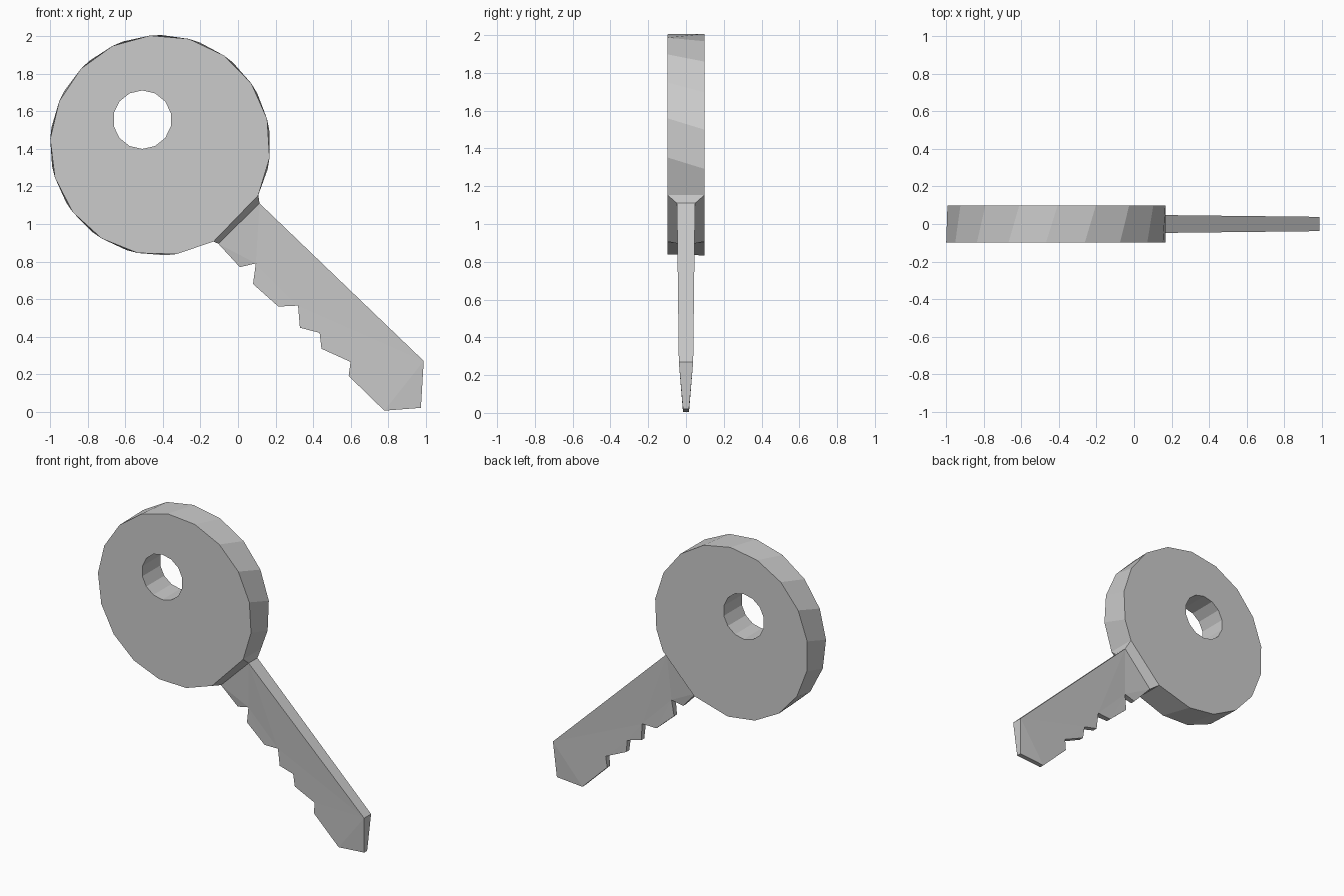
import bpy, bmesh, math
from mathutils import Vector

if "Cube" in bpy.data.objects:
    bpy.data.objects.remove(bpy.data.objects["Cube"])

metal = bpy.data.materials.new("grey_metal")
metal.diffuse_color = (0.6, 0.6, 0.6, 1)
metal.use_nodes = True
metal.node_tree.nodes["Principled BSDF"].inputs["Base Color"].default_value = metal.diffuse_color


def finish(name, bm):
    bmesh.ops.recalc_face_normals(bm, faces=bm.faces)
    mesh = bpy.data.meshes.new(name)
    bm.to_mesh(mesh)
    bm.free()
    mesh.materials.append(metal)
    obj = bpy.data.objects.new(name, mesh)
    bpy.context.collection.objects.link(obj)
    return obj


def ring(bm, pts):
    """Closed loop of verts and edges through 3D points."""
    vs = [bm.verts.new(p) for p in pts]
    es = [bm.edges.new((vs[i - 1], vs[i])) for i in range(len(vs))]
    return vs, es


def bridge(bm, a, b):
    for i in range(len(a)):
        bm.faces.new((a[i - 1], a[i], b[i], b[i - 1]))


def polar(cx, cz, r, deg, y):
    a = math.radians(deg)
    return (cx + r * math.cos(a), y, cz + r * math.sin(a))


# Head: faceted disc with a slight twist, a flat side for the neck and a hole
CX, CZ, R, T, N = -0.415, 1.42, 0.587, 0.098, 16
bm = bmesh.new()
sides = []
for y, twist in ((-T, 0), (T, -6)):
    outer = []
    for k in range(N + 1):
        t = twist if 0 < k < N else 0
        outer.append(polar(CX, CZ, R, -27 + 326 * k / N + t, y))
    hole = [polar(-0.51, 1.556, 0.156, 360 * k / 14 + 90, y) for k in range(14)]
    ov, oe = ring(bm, outer)
    hv, he = ring(bm, hole)
    bmesh.ops.triangle_fill(bm, edges=oe + he, use_beauty=True)
    sides.append((ov, hv))
bridge(bm, sides[0][0], sides[1][0])
bridge(bm, sides[0][1], sides[1][1])
finish("key_head", bm)

# Neck: short wedge from the flat side of the head down to the blade root
top, low = (0.115, 1.11), (-0.105, 0.895)
a = polar(CX, CZ, R, -27, 0)
b = polar(CX, CZ, R, 299, 0)
bm = bmesh.new()
wide = [(a[0], -T, a[2]), (a[0], T, a[2]), (b[0], T, b[2]), (b[0], -T, b[2])]
thin = [(top[0], -0.048, top[1]), (top[0], 0.048, top[1]),
        (low[0], 0.035, low[1]), (low[0], -0.035, low[1])]
w, _ = ring(bm, wide)
n, _ = ring(bm, thin)
bridge(bm, w, n)
bm.faces.new(w)
bm.faces.new(n)
finish("key_neck", bm)

# Blade: toothed outline (x, z, half thickness), thick spine and thin cut edge
E = 0.016
blade = [(*top, 0.048), (0.99, 0.27, 0.038), (0.975, 0.02, E), (0.78, 0.005, E),
         (0.59, 0.19, E), (0.60, 0.265, 0.02), (0.445, 0.335, E),
         (0.435, 0.42, 0.02), (0.33, 0.447, E), (0.32, 0.565, 0.022),
         (0.215, 0.56, E), (0.08, 0.68, E), (0.095, 0.79, 0.022),
         (0.01, 0.77, E), (*low, 0.035)]
bm = bmesh.new()
loops = []
for s in (-1, 1):
    v, e = ring(bm, [(x, s * h, z) for x, z, h in blade])
    bmesh.ops.triangle_fill(bm, edges=e, use_beauty=True, normal=Vector((0, s, 0)))
    loops.append(v)
bridge(bm, *loops)
finish("key_blade", bm)
